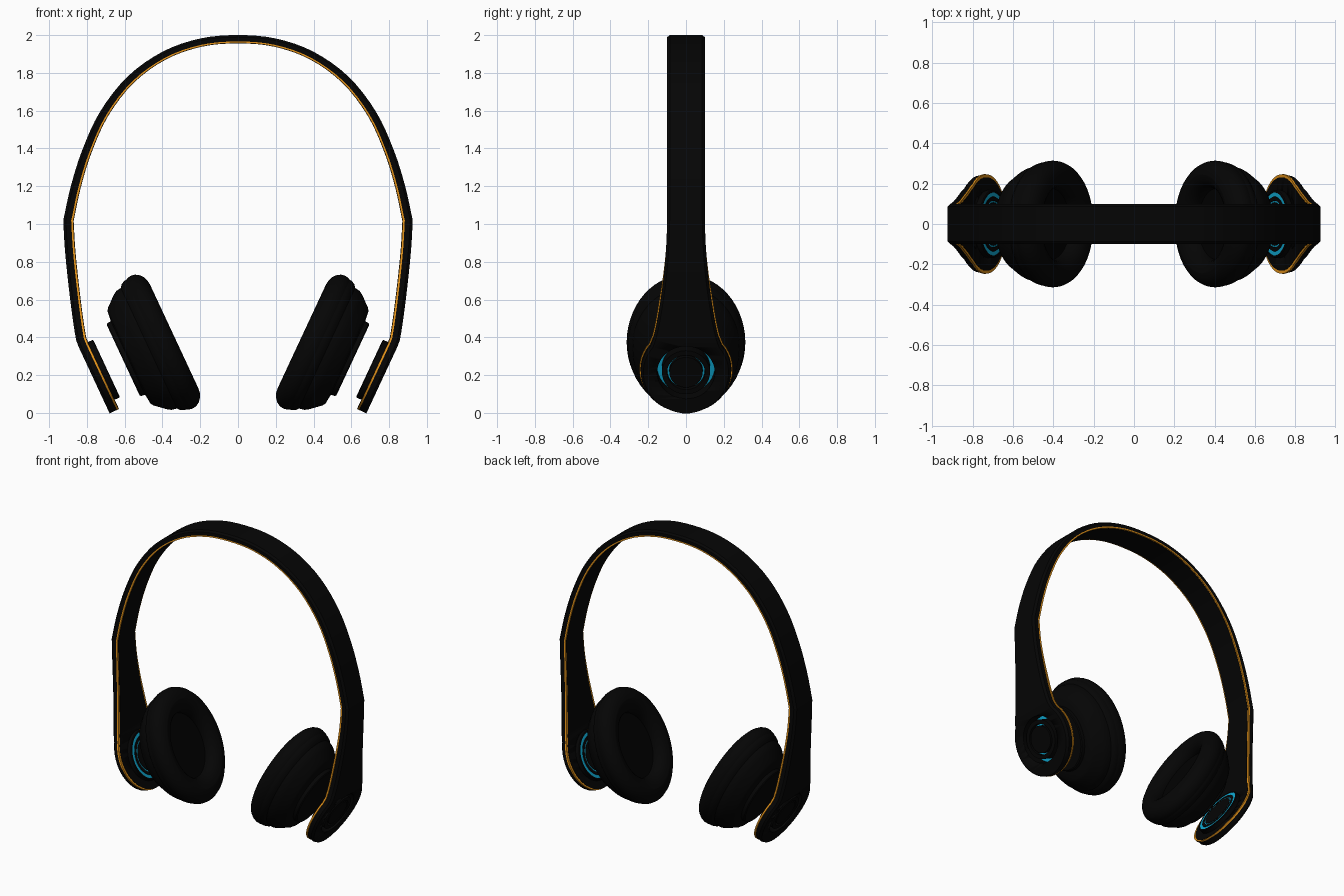
import bpy, bmesh, math
from mathutils import Vector

if "Cube" in bpy.data.objects:
    bpy.data.objects.remove(bpy.data.objects["Cube"])


def material(name, rgb):
    m = bpy.data.materials.new(name)
    m.use_nodes = True
    m.diffuse_color = (*rgb, 1)
    b = m.node_tree.nodes["Principled BSDF"]
    b.inputs["Base Color"].default_value = (*rgb, 1)
    b.inputs["Roughness"].default_value = 0.6
    return m


BLACK = material("black plastic", (0.0015, 0.0015, 0.0015))
DARK = material("dark fabric", (0.0006, 0.0006, 0.0006))
ORANGE = material("orange trim", (0.8, 0.3, 0.01))
CYAN = material("cyan ring", (0.005, 0.42, 0.68))

# Tilted frame shared by ear cups and arm ends
TILT = math.radians(25)
OUT = Vector((math.cos(TILT), 0, -math.sin(TILT)))
UP = Vector((math.sin(TILT), 0, math.cos(TILT)))
SIDE = Vector((0, 1, 0))
FACE = 0.617      # outer face of the arm along OUT
HUB = 0.523       # centre of the arm's round end along UP


def finish(bm, name, mats, mirror=True, angle=35):
    bmesh.ops.recalc_face_normals(bm, faces=bm.faces)
    me = bpy.data.meshes.new(name)
    bm.to_mesh(me)
    bm.free()
    for m in mats:
        me.materials.append(m)
    ob = bpy.data.objects.new(name, me)
    bpy.context.collection.objects.link(ob)
    bpy.ops.object.select_all(action='DESELECT')
    ob.select_set(True)
    bpy.context.view_layer.objects.active = ob
    bpy.ops.object.shade_smooth_by_angle(angle=math.radians(angle))
    if mirror:
        add_mirror(ob)
    return ob


def add_mirror(ob):
    mod = ob.modifiers.new("both_sides", 'MIRROR')
    mod.use_clip = True
    mod.merge_threshold = 0.0005


def lathe(name, centre, profile, mats, paint=None, squash=1.0, mirror=True, n=56):
    """Revolve (distance along OUT, radius) points; paint gives a slot per band."""
    bm = bmesh.new()
    rings = []
    for a, r in profile:
        mid = OUT * a + UP * centre
        if r == 0:
            rings.append([bm.verts.new(mid)] * n)
            continue
        ang = [2 * math.pi * i / n for i in range(n)]
        rings.append([bm.verts.new(mid + UP * r * math.cos(t) + SIDE * r * squash * math.sin(t))
                      for t in ang])
    for k, (p, q) in enumerate(zip(rings, rings[1:])):
        for i in range(n):
            j = (i + 1) % n
            f = bm.faces.new(list(dict.fromkeys((p[i], p[j], q[j], q[i]))))
            f.material_index = paint[k] if paint else 0
    return finish(bm, name, mats, mirror)


def smooth_path(pts, first, steps=5):
    """Catmull-Rom through (x, z, half width) points."""
    p = [Vector(first)] + [Vector(v) for v in pts]
    p.append(p[-1] * 2 - p[-2])
    out = []
    for a, b, c, d in zip(p, p[1:], p[2:], p[3:]):
        for s in range(steps):
            t = s / steps
            out.append(0.5 * (2 * b + (c - a) * t + (2 * a - 5 * b + 4 * c - d) * t * t
                              + (3 * b - a - 3 * c + d) * t ** 3))
    return out + [p[-2]]


def strip(name, path, d0, d1, grow, bevel, mat, is_arm):
    """Sweep one layer of the band, from depth d0 to d1 under the outer line."""
    bm = bmesh.new()
    rows = []
    for i, (x, z, w) in enumerate(path):
        a, b = path[max(i - 1, 0)], path[min(i + 1, len(path) - 1)]
        t = Vector((b[0] - a[0], 0, b[1] - a[1])).normalized()
        if x == 0:
            t = Vector((1, 0, 0))
        inward = Vector((t.z, 0, -t.x))
        k = 1 - 0.2 * max(0, min(1, z - 1))
        w = max(w + grow(z), 0.02)
        sec = [(-w, d1), (-w, d0 + bevel), (bevel - w, d0),
               (w - bevel, d0), (w, d0 + bevel), (w, d1)]
        if not bevel:
            sec = [(-w, d1), (-w, d0), (w, d0), (w, d1)]
        rows.append([bm.verts.new(Vector((x, y, z)) + inward * d * k) for y, d in sec])
    for p, q in zip(rows, rows[1:]):
        for i in range(len(p)):
            j = (i + 1) % len(p)
            bm.faces.new((p[i], p[j], q[j], q[i]))
    if is_arm:
        bm.faces.new(rows[0])
    bm.faces.new(rows[-1])
    return finish(bm, name, [mat], not is_arm)


# Outer lines of the arch and of one arm, which ends in a flat round paddle
arch = smooth_path([(0, 2, .1), (.2, 1.982, .1), (.4, 1.912, .1), (.585, 1.78, .1),
                    (.73, 1.595, .1), (.825, 1.39, .1), (.885, 1.2, .1), (.925, 1.02, .1)],
                   (-.2, 1.982, .1), 4)
arm = smooth_path([(.925, 1.02, .1), (.916, .86, .106), (.9, .7, .12),
                   (.882, .55, .141), (.868, .45, .159), (.857, .385, .175)], (.93, 1.2, .1), 4)
for i in range(18):
    phi = math.radians(52 + 7.1 * i)
    p = OUT * FACE + UP * (HUB + .24 * math.cos(phi))
    arm.append(Vector((p.x, p.z, .24 * math.sin(phi))))


def flare(z):
    return 0.007 * max(0, min(1, (0.85 - z) / 0.25))


# Headband and arms: shell, trim layer and inner lining
arm_layers = []
for part, path in (("headband", arch), ("arm", arm)):
    layers = [strip(part + "_shell", path, 0, .042, lambda z: 0, .014, BLACK, part == "arm"),
              strip(part + "_trim", path, .042, .053, flare, 0, ORANGE, part == "arm"),
              strip(part + "_lining", path, .053, .055, lambda z: -.008, 0, BLACK, part == "arm")]
    if part == "arm":
        arm_layers = layers

# Deep round pocket through the layers of each arm
floor = FACE - .075
cutter = lathe("pocket_cutter", HUB, [(floor - .02, 0), (floor - .02, .153), (FACE + .05, .153),
                                      (FACE + .05, 0)], [BLACK], mirror=False)
cutter.hide_render = True
for layer in arm_layers:
    cut = layer.modifiers.new("pocket", 'BOOLEAN')
    cut.object = cutter
    cut.operation = 'DIFFERENCE'
    cut.solver = 'EXACT'
    bpy.context.view_layer.objects.active = layer
    bpy.ops.object.modifier_apply(modifier="pocket")
    add_mirror(layer)
bpy.data.objects.remove(cutter)

# Hub in the pocket, with lit grooves around it
top = FACE - .002
lathe("outer_hub", HUB,
      [(top, .1525), (floor, .1525), (floor, .127), (top, .127), (top, .1), (top - .025, .099),
       (top - .025, .089), (top, .088), (top, 0)],
      [BLACK, CYAN], [0, 1, 0, 0, 0, 1, 0, 0])

# Raised disc on the inner face of each arm, with lit rings
lathe("inner_disc", .507,
      [(.565, .168), (.535, .168), (.531, .164), (.531, .157), (.533, .156), (.533, .136),
       (.531, .135), (.531, .116), (.533, .115), (.533, .108), (.531, .107), (.531, 0)],
      [BLACK, CYAN], [0, 0, 0, 0, 1, 0, 0, 0, 1, 0, 0])

# Ear cups: tapered shell, cushion ring and speaker cloth
OVAL = 0.81
lathe("cup_shell", .51,
      [(.215, .36), (.225, .378), (.25, .378), (.27, .368), (.283, .352), (.312, .347),
       (.335, .332), (.362, .308), (.388, .286), (.399, .27), (.405, .215),
       (.427, .212), (.433, .205), (.433, 0)], [BLACK], squash=OVAL)
cushion = []
for i in range(21):
    t = 2 * math.pi * i / 20
    cushion.append((.207 - .072 * math.cos(t), .302 + .086 * math.sin(t)))
lathe("ear_cushion", .51, cushion, [BLACK], squash=OVAL)
lathe("speaker_cloth", .51, [(.215, 0), (.215, .24)], [DARK], squash=OVAL)
